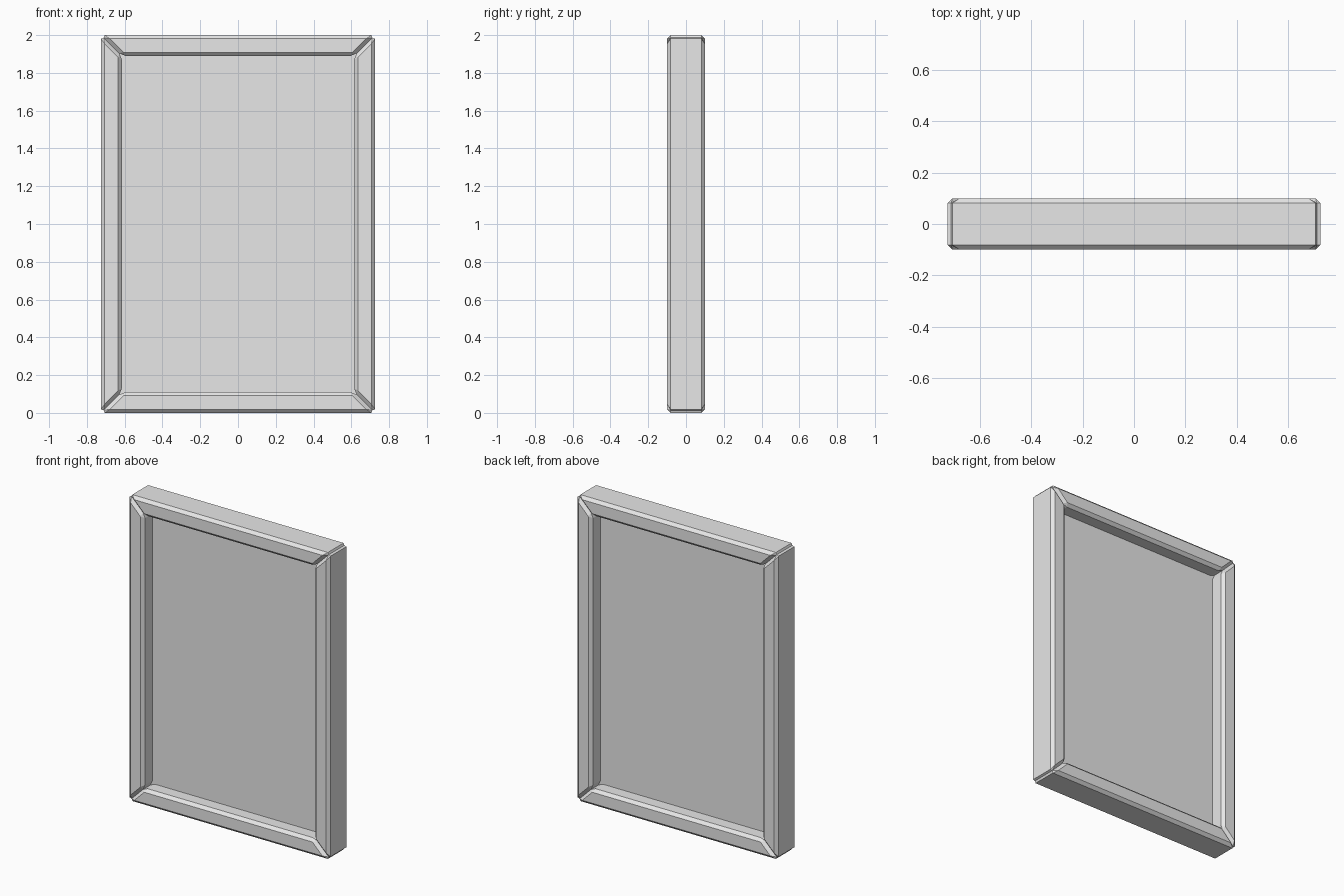
import bpy
import bmesh

cube = bpy.data.objects.get("Cube")
if cube:
    bpy.data.objects.remove(cube, do_unlink=True)

HALF_W, HEIGHT, HALF_D = 0.725, 2.0, 0.1
RAIL = 0.11      # width of each frame rail
BEVEL = 0.019

grey = bpy.data.materials.new("plain grey")
grey.use_nodes = True
grey.diffuse_color = (0.8, 0.8, 0.8, 1)
grey.node_tree.nodes["Principled BSDF"].inputs["Base Color"].default_value = (0.8, 0.8, 0.8, 1)


def slab(name, outline, half_depth):
    """Extrude an outline in the x-z plane evenly to the front and back."""
    bm = bmesh.new()
    face = bm.faces.new([bm.verts.new((x, -half_depth, z)) for x, z in outline])
    extruded = bmesh.ops.extrude_face_region(bm, geom=[face])["geom"]
    moved = [v for v in extruded if isinstance(v, bmesh.types.BMVert)]
    bmesh.ops.translate(bm, verts=moved, vec=(0, 2 * half_depth, 0))
    bmesh.ops.recalc_face_normals(bm, faces=bm.faces)
    mesh = bpy.data.meshes.new(name)
    bm.to_mesh(mesh)
    bm.free()
    mesh.materials.append(grey)
    obj = bpy.data.objects.new(name, mesh)
    bpy.context.collection.objects.link(obj)
    return obj


def rectangle(inset):
    x, low, high = HALF_W - inset, inset, HEIGHT - inset
    return [(-x, low), (x, low), (x, high), (-x, high)]


# Four mitred rails with chamfered edges
outer, inner = rectangle(0), rectangle(RAIL)
for i, name in enumerate(("bottom_rail", "left_rail", "top_rail", "right_rail")):
    j = (i + 1) % 4
    rail = slab(name, [outer[i], outer[j], inner[j], inner[i]], HALF_D)
    chamfer = rail.modifiers.new("chamfer", 'BEVEL')
    chamfer.width = BEVEL
    chamfer.segments = 1
    chamfer.limit_method = 'NONE'

# Thin panel set midway in the frame
slab("centre_panel", rectangle(RAIL - 0.015), 0.005)
